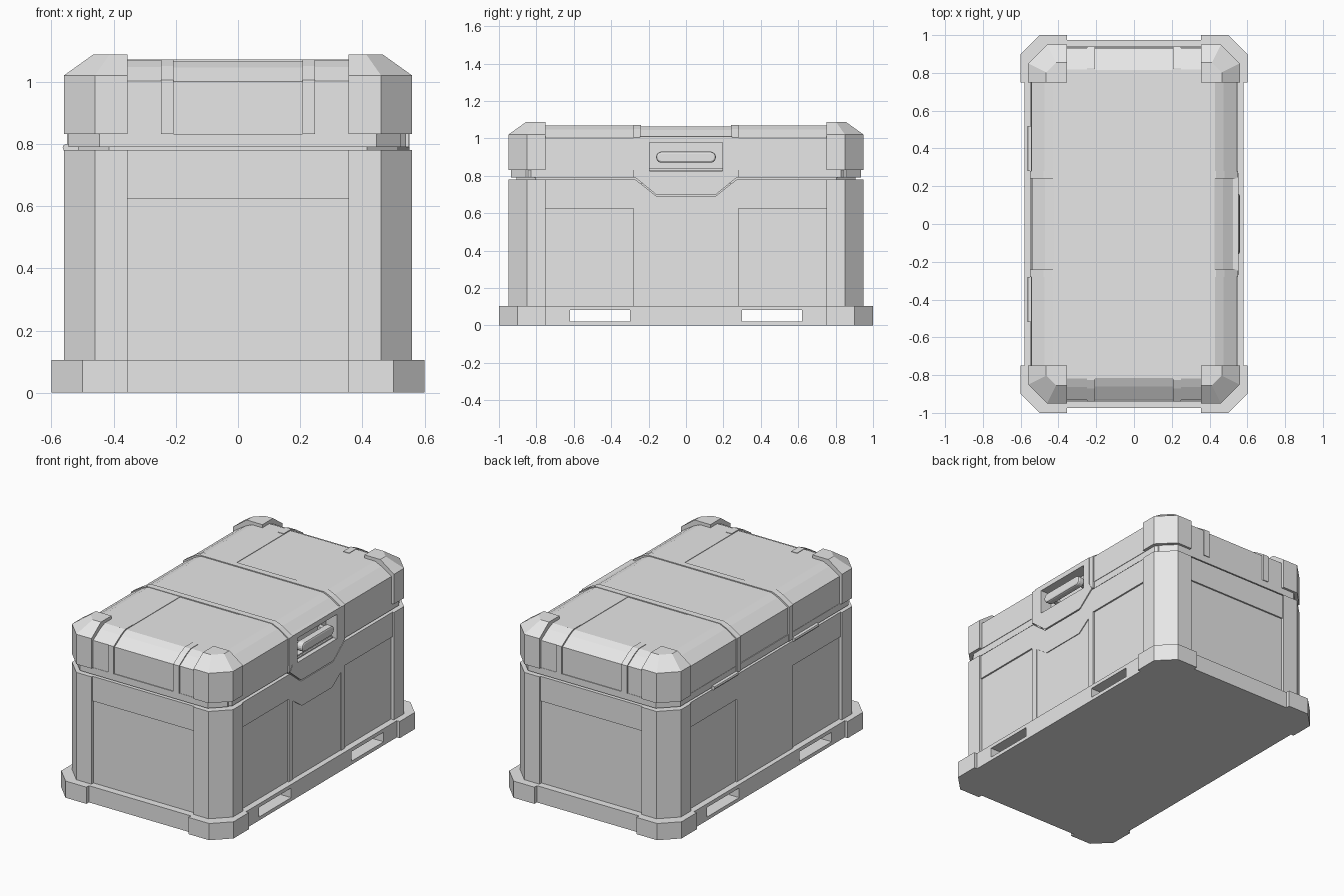
import bpy, bmesh, math
from mathutils import Vector

cube = bpy.data.objects.get("Cube")
if cube:
    bpy.data.objects.remove(cube, do_unlink=True)

grey = bpy.data.materials.new("light grey")
grey.use_nodes = True
grey.diffuse_color = (0.8, 0.8, 0.8, 1)
grey.node_tree.nodes["Principled BSDF"].inputs["Base Color"].default_value = (0.8, 0.8, 0.8, 1)


def finish(name, bm, mirror=(False, False)):
    bmesh.ops.recalc_face_normals(bm, faces=bm.faces)
    mesh = bpy.data.meshes.new(name)
    bm.to_mesh(mesh)
    bm.free()
    mesh.materials.append(grey)
    ob = bpy.data.objects.new(name, mesh)
    bpy.context.collection.objects.link(ob)
    if any(mirror):
        mod = ob.modifiers.new("mirror", 'MIRROR')
        mod.use_axis = (mirror[0], mirror[1], False)
        mod.use_mirror_merge = False
    return ob


def outline(hx, hy, c):
    """Rectangle with cut corners."""
    return [(hx, hy - c), (hx - c, hy), (c - hx, hy), (-hx, hy - c),
            (-hx, c - hy), (c - hx, -hy), (hx - c, -hy), (hx, c - hy)]


def shell(name, hx, hy, levels, xr=None, yr=None, mirror=(False, False), c=0.1):
    """Stack cut-corner outlines at (height, inset), then keep only a slice."""
    bm = bmesh.new()
    rings = []
    for z, d in levels:
        pts = outline(hx - d, hy - d, max(c - 0.5 * d, 0.03))
        rings.append([bm.verts.new((x, y, z)) for x, y in pts])
    for a, b in zip(rings, rings[1:]):
        for i in range(8):
            j = (i + 1) % 8
            bm.faces.new((a[i], a[j], b[j], b[i]))
    bm.faces.new(rings[0])
    bm.faces.new(rings[-1])
    for axis, span in ((Vector((1, 0, 0)), xr), (Vector((0, 1, 0)), yr)):
        for value, side in zip(span or (), (-1, 1)):
            bmesh.ops.bisect_plane(bm, geom=bm.verts[:] + bm.edges[:] + bm.faces[:],
                                   plane_co=axis * value, plane_no=axis * side,
                                   clear_outer=True)
            bmesh.ops.holes_fill(bm, edges=bm.edges, sides=0)
    return finish(name, bm, mirror)


def side_plate(name, pts, x0, x1, mirror=(False, False)):
    """Extrude a (y, z) outline along x."""
    bm = bmesh.new()
    a = [bm.verts.new((x0, y, z)) for y, z in pts]
    b = [bm.verts.new((x1, y, z)) for y, z in pts]
    bm.faces.new(a)
    bm.faces.new(b)
    for i in range(len(a)):
        j = (i + 1) % len(a)
        bm.faces.new((a[i], a[j], b[j], b[i]))
    return finish(name, bm, mirror)


def rect(y0, y1, z0, z1):
    return [(y0, z0), (y1, z0), (y1, z1), (y0, z1)]


def symmetric(half):
    return half + [(-y, z) for y, z in reversed(half)]


def cut(ob, cutter):
    mod = ob.modifiers.new("cut", 'BOOLEAN')
    mod.operation = 'DIFFERENCE'
    mod.solver = 'EXACT'
    mod.object = cutter
    cutter.hide_render = True
    cutter.hide_viewport = True
    cutter.display_type = 'WIRE'


BOTH = (True, True)
CORNER = dict(xr=(0.355, 1), yr=(0.75, 2), mirror=BOTH)

# Base with two lifting slots through it
base = shell("base", 0.58, 0.975, [(0, 0), (0.105, 0)])
shell("base_corners", 0.6, 1.0, [(0, 0), (0.105, 0)], **CORNER)
for side, y in (("front", -0.46), ("back", 0.46)):
    slot = side_plate(side + "_slot_cutter", rect(y - 0.16, y + 0.16, 0.022, 0.082), -0.8, 0.8)
    cut(base, slot)

# Body
body = shell("body", 0.54, 0.93, [(0.1, 0), (0.775, 0)])
shell("body_corners", 0.56, 0.95, [(0.1, 0), (0.78, 0)], **CORNER)
shell("body_end_bands", 0.55, 0.94, [(0.625, 0), (0.78, 0)], xr=(-0.355, 0.355))
shell("seam_core", 0.515, 0.905, [(0.76, 0), (0.84, 0)])
notch = side_plate("notch_cutter", symmetric([(0.27, 0.9), (0.27, 0.78), (0.16, 0.693)]), 0.5, 0.7)
cut(body, notch)

# Side bands: stepped around the latch on the left, straight on the right
side_plate("left_band", symmetric([(0.75, 0.78), (0.27, 0.78), (0.16, 0.693)])[:3]
           + [(-0.16, 0.693), (-0.27, 0.78), (-0.75, 0.78), (-0.75, 0.625), (-0.28, 0.625),
              (-0.24, 0.6), (-0.15, 0.535), (0.15, 0.535), (0.24, 0.6), (0.28, 0.625),
              (0.75, 0.625)], 0.52, 0.55)
side_plate("left_side_ribs", rect(0.24, 0.28, 0.1, 0.63), 0.52, 0.55, (False, True))
side_plate("left_middle_panel", rect(-0.25, 0.25, 0.1, 0.62), 0.52, 0.545)
side_plate("right_band", rect(-0.75, 0.75, 0.625, 0.78), -0.55, -0.52)
side_plate("right_middle_panel", rect(-0.28, 0.28, 0.1, 0.7), -0.55, -0.52)

# Lid shell, corner caps and raised ribs
slope = [(1.0, 0), (1.045, 0.07), (1.065, 0.115)]
lid = shell("lid", 0.54, 0.93, [(0.79, 0)] + slope)
shell("lid_lip", 0.545, 0.935, [(0.79, 0), (0.832, 0)], xr=(-0.545, 0.525))
shell("lid_corners", 0.56, 0.95, [(0.832, 0), (1.02, 0), (1.088, 0.095)], **CORNER)
raised = [(z + 0.006, d) for z, d in slope]
shell("lid_cross_ribs", 0.55, 0.94, [(0.79, 0)] + raised, yr=(0.24, 0.28), mirror=(False, True))
shell("lid_end_ribs", 0.55, 0.94, [(0.832, 0)] + raised,
      xr=(0.207, 0.248), yr=(0.75, 2), mirror=BOTH)
low = [(z + 0.003, d) for z, d in slope]
shell("lid_top_borders", 0.543, 0.933, [(0.832, 0)] + low,
      xr=(0.207, 0.6), yr=(0.27, 2), mirror=BOTH)

# Latch flap with a pocket and a grab bar
flap = side_plate("latch_flap", symmetric([(0.245, 1.01), (0.245, 0.83), (0.27, 0.79), (0.16, 0.7)]),
                  0.505, 0.552)
pocket = side_plate("pocket_cutter", rect(-0.195, 0.195, 0.825, 0.978), 0.475, 0.7)
for part in (flap, lid):
    cut(part, pocket)
side_plate("pocket_floor", rect(-0.21, 0.21, 0.81, 0.99), 0.465, 0.476)

bar = []
for k in range(18):
    a = math.pi * (k if k < 9 else k - 1) / 8 - math.pi / 2
    bar.append((math.copysign(0.13, 8.5 - k) + 0.03 * math.cos(a), 0.9 + 0.03 * math.sin(a)))
handle = side_plate("grab_bar", bar, 0.515, 0.56)
bevel = handle.modifiers.new("bevel", 'BEVEL')
bevel.width = 0.01
bevel.segments = 2
bevel.angle_limit = math.radians(50)
side_plate("grab_bar_posts", rect(0.11, 0.14, 0.885, 0.915), 0.47, 0.52, (False, True))

# Hinges along the right seam
for side, y in (("front", -0.4), ("back", 0.4)):
    ring = [(0.012 * math.cos(math.tau * k / 8), 0.012 * math.sin(math.tau * k / 8)) for k in range(8)]
    hinge = side_plate(side + "_hinge", ring, -0.12, 0.12)
    hinge.rotation_euler.z = math.pi / 2
    hinge.location = (-0.552, y, 0.788)
    side_plate(side + "_hinge_leaf", rect(y - 0.12, y + 0.12, 0.776, 0.8), -0.552, -0.51)
